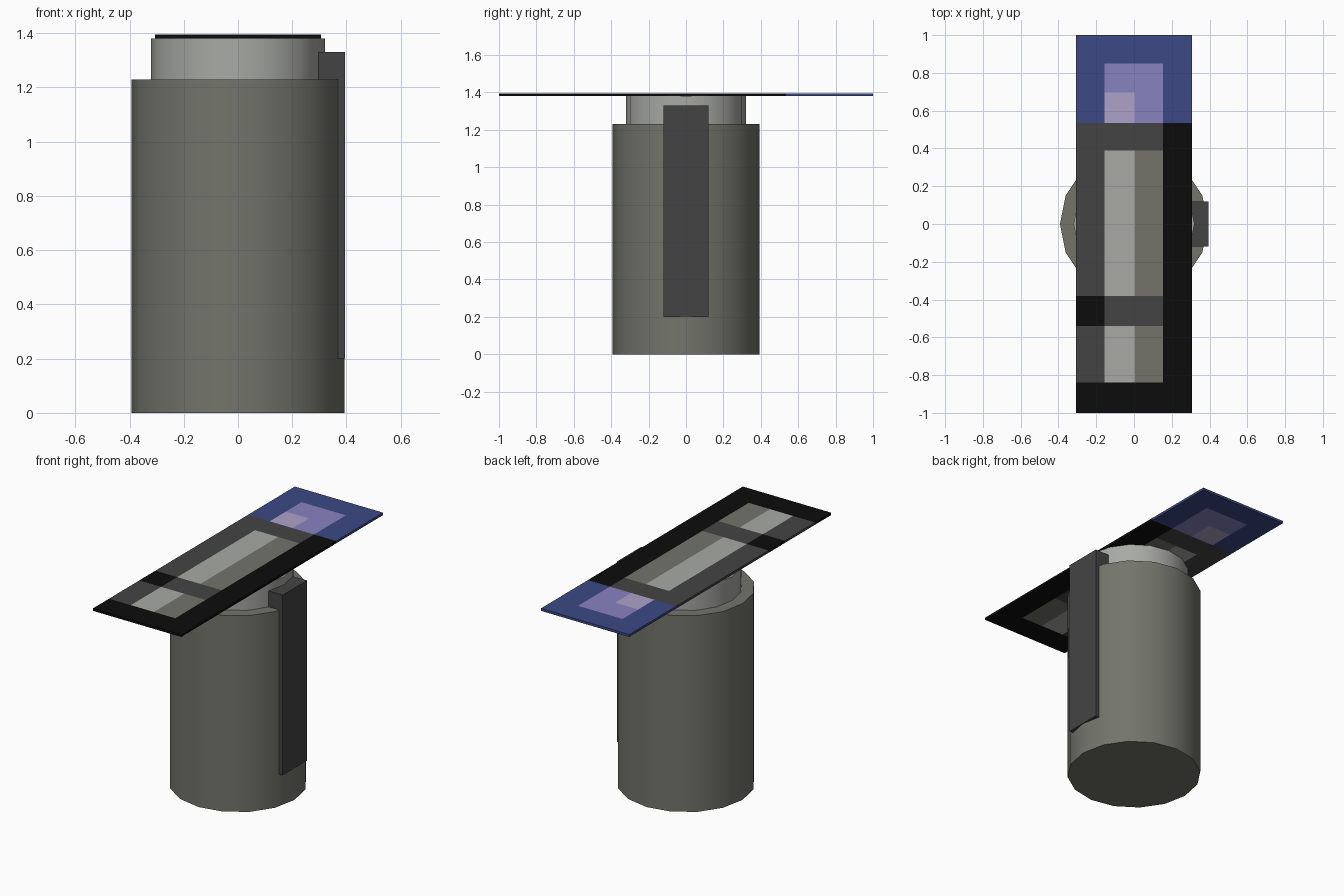
import bpy, bmesh, math

if "Cube" in bpy.data.objects:
    bpy.data.objects.remove(bpy.data.objects["Cube"])


def material(name, rgb):
    """Flat material from 0-255 screen values, stored as linear colour."""
    def lin(v):
        v /= 255
        return v / 12.92 if v <= 0.04045 else ((v + 0.055) / 1.055) ** 2.4
    m = bpy.data.materials.new(name)
    m.diffuse_color = (*[lin(v) for v in rgb], 1)
    m.use_nodes = True
    m.node_tree.nodes["Principled BSDF"].inputs["Base Color"].default_value = m.diffuse_color
    return m


grey = material("warm grey", (115, 116, 107))
pale = material("pale grey", (168, 170, 165))
dark = material("dark grey", (68, 68, 68))
black = material("black", (12, 12, 12))
blue = material("blue", (60, 73, 133))
lavender = material("lavender", (136, 130, 192))
mauve = material("pale mauve", (173, 162, 200))


def cylinder(name, radius, z0, z1, mat):
    bpy.ops.mesh.primitive_cylinder_add(vertices=16, radius=radius, depth=z1 - z0,
                                        location=(0, 0, (z0 + z1) / 2))
    ob = bpy.context.object
    ob.name = name
    ob.data.materials.append(mat)
    bpy.ops.object.shade_smooth_by_angle(angle=math.radians(30))
    return ob


def box(name, lo, hi, mats):
    bpy.ops.mesh.primitive_cube_add(size=1)
    ob = bpy.context.object
    ob.name = name
    for v in ob.data.vertices:
        v.co = [a + (b - a) * (c + 0.5) for a, b, c in zip(lo, hi, v.co)]
    for m in mats:
        ob.data.materials.append(m)
    return ob


# Canister body, neck and side bar
cylinder("canister_body", 0.392, 0, 1.23, grey)
cylinder("canister_neck", 0.32, 1.23, 1.38, pale)
box("side_bar", (0.292, -0.12, 0.2), (0.394, 0.12, 1.33), [dark])

# Long top plate, cut along the borders of its coloured panels
GREY, PALE, DARK, BLACK, BLUE, LAVENDER, MAUVE = range(7)
plate = box("top_plate", (-0.306, -1, 1.38), (0.306, 1, 1.395),
            [grey, pale, dark, black, blue, lavender, mauve])
bm = bmesh.new()
bm.from_mesh(plate.data)
cuts = [((x, 0, 0), (1, 0, 0)) for x in (-0.155, 0.005, 0.153)]
cuts += [((0, y, 0), (0, 1, 0)) for y in (-0.84, -0.54, -0.38, 0.39, 0.535, 0.695, 0.85)]
for co, no in cuts:
    bmesh.ops.bisect_plane(bm, geom=bm.verts[:] + bm.edges[:] + bm.faces[:],
                           plane_co=co, plane_no=no)


def panel_colour(x, y):
    middle = -0.155 < x < 0.153
    left = x < 0.005
    if y > 0.535:                                   # blue end
        if middle and y < 0.85:
            return MAUVE if left and y < 0.695 else LAVENDER
        return BLUE
    if x > 0.153 or y < -0.84:                      # black border
        return BLACK
    if -0.54 < y < -0.38:                           # crossbar
        return DARK if middle else BLACK
    if middle and y < 0.39:                         # two-tone strips
        return PALE if left else GREY
    return DARK


for f in bm.faces:
    c = f.calc_center_median()
    f.material_index = panel_colour(c.x, c.y)
bm.to_mesh(plate.data)
bm.free()
